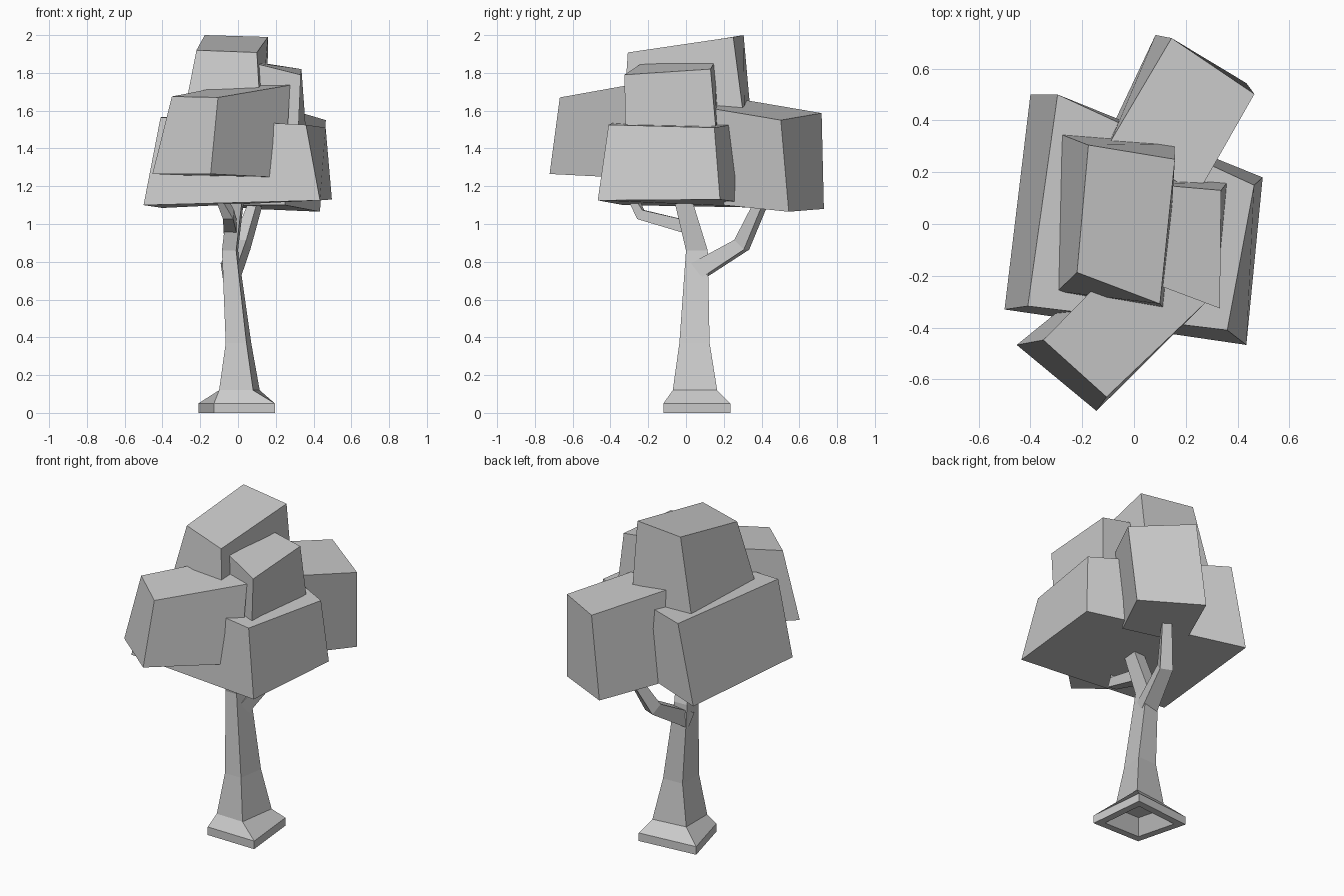
import bpy, bmesh
from mathutils import Vector

if "Cube" in bpy.data.objects:
    bpy.data.objects.remove(bpy.data.objects["Cube"])


def loft(name, rings):
    """Skin a stack of four-point rings and close both ends."""
    bm = bmesh.new()
    loops = [[bm.verts.new(p) for p in ring] for ring in rings]
    for a, b in zip(loops, loops[1:]):
        for i in range(4):
            j = (i + 1) % 4
            bm.faces.new((a[i], a[j], b[j], b[i]))
    bm.faces.new(loops[0][::-1])
    bm.faces.new(loops[-1])
    bmesh.ops.recalc_face_normals(bm, faces=bm.faces)
    mesh = bpy.data.meshes.new(name)
    bm.to_mesh(mesh)
    bm.free()
    obj = bpy.data.objects.new(name, mesh)
    bpy.context.collection.objects.link(obj)
    return obj


def level(z, *corners):
    return [(x, y, z) for x, y in corners]


def scaled(corners, s, z):
    cx = sum(c[0] for c in corners) / 4
    cy = sum(c[1] for c in corners) / 4
    return [(cx + (x - cx) * s, cy + (y - cy) * s, z) for x, y in corners]


def branch(name, path, widths):
    """Square tapered tube along a bent path."""
    pts = [Vector(p) for p in path]
    rings = []
    for i, p in enumerate(pts):
        d = (pts[min(i + 1, len(pts) - 1)] - pts[max(i - 1, 0)]).normalized()
        side = d.cross(Vector((0, 0, 1))).normalized()
        up = side.cross(d)
        h = widths[i] / 2
        rings.append([p + side * a * h + up * b * h
                      for a, b in ((-1, -1), (1, -1), (1, 1), (-1, 1))])
    loft(name, rings)


# Trunk with flared foot, recessed underside and bend at the top
foot = [(-.127, -.115), (.195, -.12), (.16, .235), (-.21, .2)]
loft("trunk", [
    scaled(foot, .4, .08),
    scaled(foot, .75, 0),
    level(0, *foot),
    level(.05, *foot),
    level(.12, (-.1, -.065), (.08, -.07), (.115, .165), (-.1, .14)),
    level(.37, (-.065, -.035), (.045, -.035), (.07, .125), (-.06, .12)),
    level(.86, (-.085, 0), (-.01, 0), (0, .115), (-.085, .11)),
    level(1.2, (-.045, -.08), (.03, -.08), (.04, .01), (-.03, .01)),
])

# Branches
branch("back_branch", [(-.04, .06, .75), (.02, .295, .89), (.11, .42, 1.16)],
       [.095, .075, .05])
branch("front_branch", [(-.04, .02, .98), (-.05, -.24, 1.05), (-.1, -.29, 1.16)],
       [.07, .055, .04])

# Foliage blocks: bottom and top corners, counter-clockwise from front left
foliage = {
    "foliage_main": [
        [(-.5, -.33, 1.1), (.434, -.467, 1.125), (.497, .18, 1.13), (-.4, .5, 1.085)],
        [(-.41, -.317, 1.565), (.36, -.41, 1.525), (.464, .15, 1.51), (-.295, .5, 1.57)]],
    "foliage_front": [
        [(-.453, -.467, 1.265), (-.145, -.722, 1.265), (.25, -.33, 1.245), (0, -.1, 1.245)],
        [(-.35, -.448, 1.675), (-.106, -.668, 1.67), (.275, -.305, 1.735), (.03, -.06, 1.75)]],
    "foliage_back": [
        [(-.12, .3, 1.1), (.25, .2, 1.1), (.434, .544, 1.065), (.083, .73, 1.08)],
        [(-.09, .32, 1.655), (.245, .115, 1.615), (.465, .502, 1.55), (.145, .718, 1.587)]],
    "foliage_side": [
        [(.05, -.22, 1.46), (.318, -.32, 1.46), (.362, .162, 1.46), (.05, .18, 1.46)],
        [(.05, -.22, 1.86), (.332, -.326, 1.79), (.336, .13, 1.82), (.05, .155, 1.865)]],
    "foliage_top": [
        [(-.296, -.26, 1.53), (.122, -.333, 1.53), (.156, .31, 1.53), (-.284, .347, 1.53)],
        [(-.22, -.187, 1.92), (.1, -.308, 1.908), (.158, .25, 1.99), (-.176, .305, 2.0)]],
}
for part, corners in foliage.items():
    loft(part, corners)
